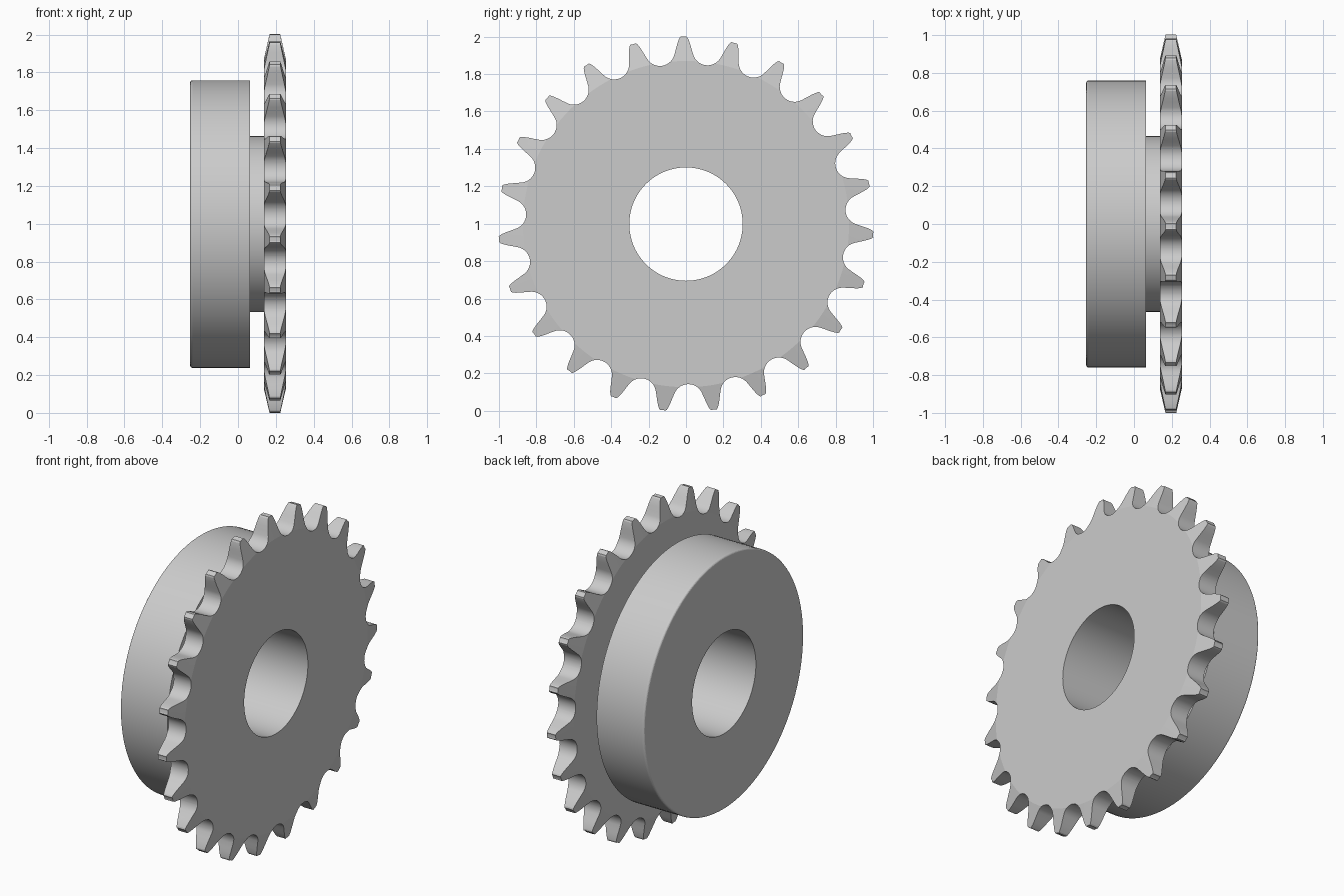
import bpy, bmesh, math
from math import sin, cos, radians, pi
from mathutils import Matrix, Vector

cube = bpy.data.objects.get("Cube")
if cube:
    bpy.data.objects.remove(cube, do_unlink=True)

TEETH = 23
TIP_R, ROLLER_R, PITCH_R = 1.002, 0.08, 0.936
BORE_R, NECK_R, HUB_R = 0.303, 0.465, 0.76
HUB_LEFT, HUB_RIGHT, PLATE_LEFT, PLATE_RIGHT = -0.253, 0.063, 0.137, 0.253
CENTRE = Vector((0, 0, 0.998))

steel = bpy.data.materials.new("grey steel")
steel.use_nodes = True
colour = (0.6, 0.6, 0.6, 1)
steel.diffuse_color = colour
steel.node_tree.nodes["Principled BSDF"].inputs["Base Color"].default_value = colour


def finish_mesh(bm, name):
    bmesh.ops.recalc_face_normals(bm, faces=bm.faces)
    mesh = bpy.data.meshes.new(name)
    bm.to_mesh(mesh)
    bm.free()
    mesh.materials.append(steel)
    obj = bpy.data.objects.new(name, mesh)
    obj.location = CENTRE
    bpy.context.collection.objects.link(obj)
    return obj


def lathe(name, profile, closed, steps=128):
    """Spin (x, radius) points around the x axis."""
    bm = bmesh.new()
    verts = [bm.verts.new((x, 0, r)) for x, r in profile]
    edges = [bm.edges.new(pair) for pair in zip(verts, verts[1:])]
    if closed:
        edges.append(bm.edges.new((verts[-1], verts[0])))
    bmesh.ops.spin(bm, geom=verts + edges, cent=(0, 0, 0), axis=(1, 0, 0),
                   angle=2 * pi, steps=steps, use_merge=True)
    bmesh.ops.remove_doubles(bm, verts=bm.verts, dist=1e-5)
    return finish_mesh(bm, name)


def activate(obj):
    bpy.ops.object.select_all(action='DESELECT')
    obj.select_set(True)
    bpy.context.view_layer.objects.active = obj


# Hub with a rounded outer rim and a narrower neck
fillet = 0.012
rim = [(HUB_LEFT + fillet * (1 - sin(a)), HUB_R - fillet * (1 - cos(a)))
       for a in (radians(90 - 22.5 * i) for i in range(5))]
rim.reverse()
rim = [(HUB_LEFT + fillet * (1 - cos(a)), HUB_R - fillet * (1 - sin(a)))
       for a in (radians(22.5 * i) for i in range(5))]
hub = lathe("hub", [(PLATE_LEFT, BORE_R), (HUB_LEFT, BORE_R)] + rim +
            [(HUB_RIGHT, HUB_R), (HUB_RIGHT, NECK_R), (PLATE_LEFT, NECK_R)], False)

# Plate blank, thinning to a narrow rim
taper = 0.03
plate = lathe("toothed_plate", [
    (PLATE_LEFT, BORE_R), (PLATE_LEFT, 0.872), (PLATE_LEFT + taper, 1.005),
    (PLATE_RIGHT - taper, 1.005), (PLATE_RIGHT, 0.872), (PLATE_RIGHT, BORE_R)], True)

# Half of one gap between teeth: seat arc, flank, rounded tip (sideways, outward)
half_gap = [(ROLLER_R * sin(a), PITCH_R - ROLLER_R * cos(a))
            for a in (radians(6.5 * i) for i in range(11))]
half_gap += [(0.0835, 0.927), (0.0945, 0.953), (0.105, 0.975),
             (0.1145, 0.99), (0.122, 0.9965), (0.129, TIP_R - 0.008)]
gap = [(-t, r) for t, r in reversed(half_gap[1:])] + half_gap

# Cutter in the shape of the tooth outline
bm = bmesh.new()
outline = []
first = radians(90.75) + pi / TEETH
for k in range(TEETH):
    spin = Matrix.Rotation(first + 2 * pi * k / TEETH, 3, 'X')
    outline += [bm.verts.new(spin @ Vector((0.1, r, t))) for t, r in gap]
face = bm.faces.new(outline)
new = bmesh.ops.extrude_face_region(bm, geom=[face])["geom"]
bmesh.ops.translate(bm, vec=(0.2, 0, 0),
                    verts=[v for v in new if isinstance(v, bmesh.types.BMVert)])
cutter = finish_mesh(bm, "tooth_cutter")
cutter.hide_render = True

activate(plate)
cut = plate.modifiers.new("teeth", 'BOOLEAN')
cut.operation, cut.solver, cut.object = 'INTERSECT', 'EXACT', cutter
bpy.ops.object.modifier_apply(modifier=cut.name)
bpy.data.objects.remove(cutter, do_unlink=True)

for obj in (hub, plate):
    activate(obj)
    bpy.ops.object.shade_smooth_by_angle(angle=radians(11))
